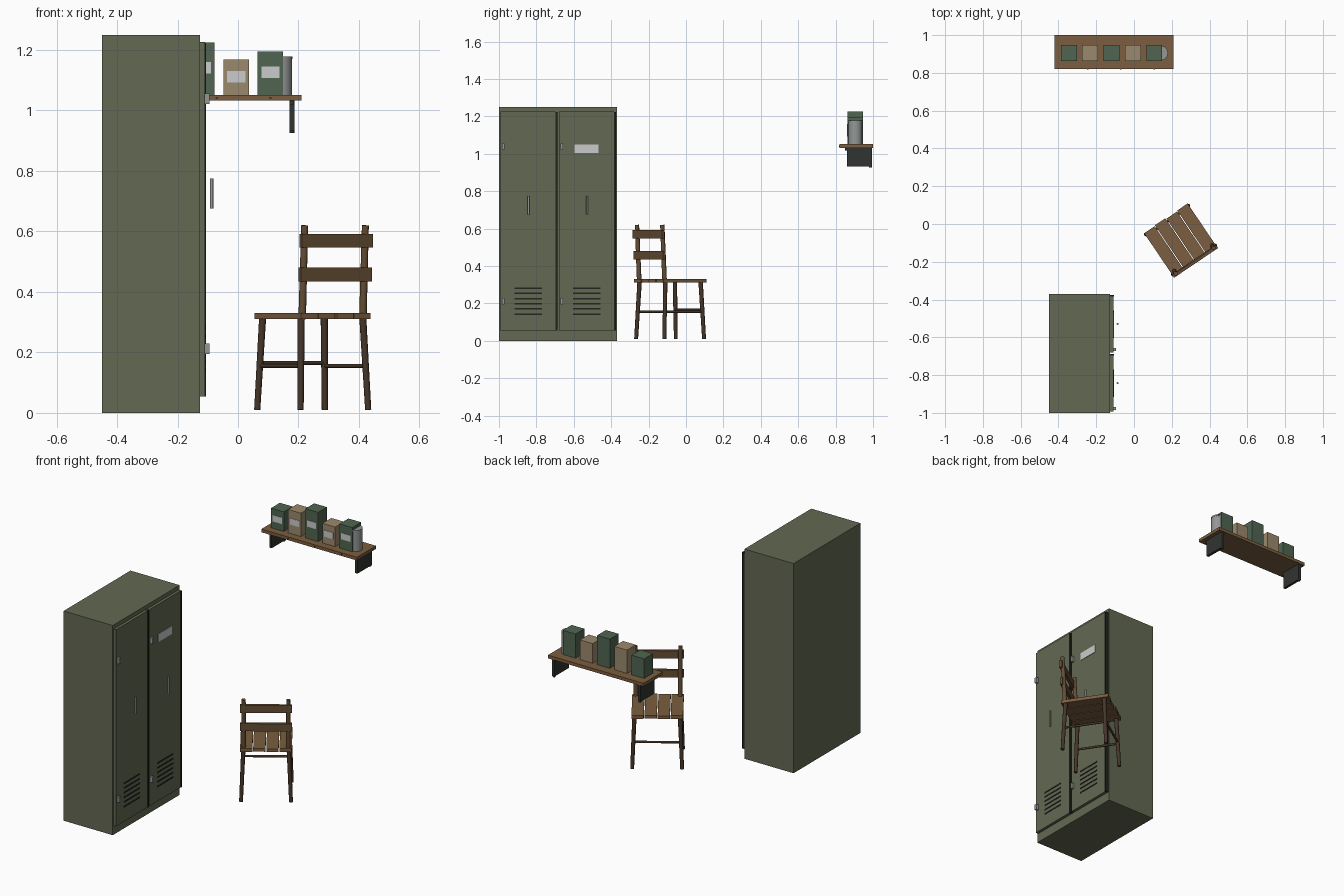
import bpy, bmesh, math
from mathutils import Vector, Matrix

if "Cube" in bpy.data.objects:
    bpy.data.objects.remove(bpy.data.objects["Cube"])


def material(name, rgb):
    m = bpy.data.materials.new(name)
    m.diffuse_color = (*rgb, 1)
    m.use_nodes = True
    m.node_tree.nodes["Principled BSDF"].inputs["Base Color"].default_value = m.diffuse_color
    return m


OLIVE = material("olive paint", (0.125, 0.14, 0.085))
BLACK = material("dark gap", (0.015, 0.017, 0.013))
STEEL = material("steel", (0.30, 0.31, 0.31))
PAPER = material("paper", (0.52, 0.53, 0.53))
WOOD = material("wood", (0.20, 0.11, 0.05))
RAIL = material("rail wood", (0.13, 0.075, 0.035))
DARK = material("dark wood", (0.06, 0.036, 0.022))
IRON = material("iron", (0.03, 0.034, 0.03))
GREEN = material("green box", (0.08, 0.13, 0.085))
TAN = material("tan box", (0.33, 0.25, 0.15))


def finish(name, bm, mat, xf=None):
    if xf:
        bm.transform(xf)
    me = bpy.data.meshes.new(name)
    bm.to_mesh(me)
    bm.free()
    ob = bpy.data.objects.new(name, me)
    bpy.context.collection.objects.link(ob)
    me.materials.append(mat)
    return ob


def box(name, lo, hi, mat, xf=None):
    lo, hi = Vector(lo), Vector(hi)
    bm = bmesh.new()
    bmesh.ops.create_cube(bm, size=1)
    bmesh.ops.scale(bm, vec=hi - lo, verts=bm.verts)
    bmesh.ops.translate(bm, vec=(lo + hi) / 2, verts=bm.verts)
    return finish(name, bm, mat, xf)


def rod(name, a, b, r1, mat, xf=None, r2=None, sides=12):
    a, b = Vector(a), Vector(b)
    d = b - a
    bm = bmesh.new()
    bmesh.ops.create_cone(bm, cap_ends=True, segments=sides, radius1=r1,
                          radius2=r1 if r2 is None else r2, depth=d.length)
    bm.transform(Matrix.Translation((a + b) / 2) @ d.to_track_quat('Z', 'Y').to_matrix().to_4x4())
    for f in bm.faces:
        f.smooth = len(f.verts) == 4
    for e in bm.edges:
        e.smooth = all(f.smooth for f in e.link_faces)
    return finish(name, bm, mat, xf)


# Locker body, with two doors facing +x
box("locker_body", (-0.45, -1, 0), (-0.126, -0.37, 1.25), OLIVE)
for i, y in enumerate((-0.993, -0.68)):
    n = f"_{i + 1}"
    box("locker_door" + n, (-0.126, y, 0.055), (-0.109, y + 0.296, 1.226), OLIVE)
    box("door_edge_gap" + n, (-0.126, y + 0.296, 0.055), (-0.106, y + 0.305, 1.224), BLACK)
    rod("door_handle" + n, (-0.087, y + 0.151, 0.675), (-0.087, y + 0.151, 0.775), 0.0055, STEEL)
    for z in (0.195, 1.022):
        box("hinge" + n, (-0.112, y + 0.008, z), (-0.094, y + 0.023, z + 0.034), STEEL)
    for k in range(6):
        z = 0.143 + k * 0.0277
        box("vent_slot" + n, (-0.11, y + 0.077, z - 0.004), (-0.107, y + 0.223, z + 0.004), BLACK)
box("door_label", (-0.11, -0.597, 1.003), (-0.106, -0.468, 1.05), PAPER)

# Shelf board with nail heads and brackets
box("shelf_board", (-0.42, 0.82, 1.032), (0.21, 1.0, 1.051), WOOD)
for x in (-0.245, -0.07, 0.107):
    rod("shelf_nail", (x, 0.817, 1.041), (x, 0.823, 1.041), 0.004, IRON, sides=8)
for x in (-0.388, 0.178):
    box("bracket_plate", (x - 0.008, 0.86, 0.932), (x + 0.008, 0.995, 1.032), IRON)
    rod("bracket_upright", (x, 0.987, 0.926), (x, 0.987, 1.032), 0.008, IRON)
    rod("bracket_arm", (x, 0.85, 1.025), (x, 0.99, 1.025), 0.008, IRON)

# Labelled boxes and a tin on the shelf
for i, top in enumerate((1.168, 1.19, 1.225, 1.168, 1.195)):
    x, h = -0.345 + 0.113 * i, top - 1.051
    box("carton", (x - 0.042, 0.864, 1.051), (x + 0.042, 0.947, top), (GREEN, TAN)[i % 2])
    z = 1.051 + 0.52 * h
    box("carton_label", (x - 0.03, 0.862, z - 0.019), (x + 0.03, 0.866, z + 0.019), PAPER)
rod("tin", (0.141, 0.905, 1.051), (0.141, 0.905, 1.17), 0.0375, STEEL, sides=24)
rod("tin_lid", (0.141, 0.905, 1.17), (0.141, 0.905, 1.178), 0.0385, STEEL, sides=24)

# Chair, modelled facing local +y and then turned
C = Matrix.Translation((0.247, -0.085, 0)) @ Matrix.Rotation(math.radians(34), 4, 'Z')
for i, shift in enumerate((0.0, 0.003, -0.002, 0.002)):
    x = -0.14 + i * 0.0708
    box("seat_slat", (x, -0.139 + shift, 0.311), (x + 0.0665, 0.138 + shift, 0.331), WOOD, C)
for s in (-1, 1):
    for f in (-1, 1):
        name = "front_leg" if f > 0 else "back_leg"
        rod(name, (s * 0.135, f * 0.128, 0.01), (s * 0.123, f * 0.114, 0.313), 0.0105, DARK, C, 0.012)
    rod("back_post", (s * 0.121, -0.117, 0.31), (s * 0.121, -0.132, 0.62), 0.0125, RAIL, C, 0.0115)
    rod("side_stretcher", (s * 0.129, -0.121, 0.155), (s * 0.129, 0.121, 0.155), 0.0065, DARK, C)
rod("front_stretcher", (-0.129, 0.121, 0.165), (0.129, 0.121, 0.165), 0.0065, DARK, C)
for z, y in ((0.435, -0.133), (0.547, -0.138)):
    box("back_rail", (-0.141, y - 0.008, z), (0.141, y + 0.008, z + 0.045), RAIL, C)
